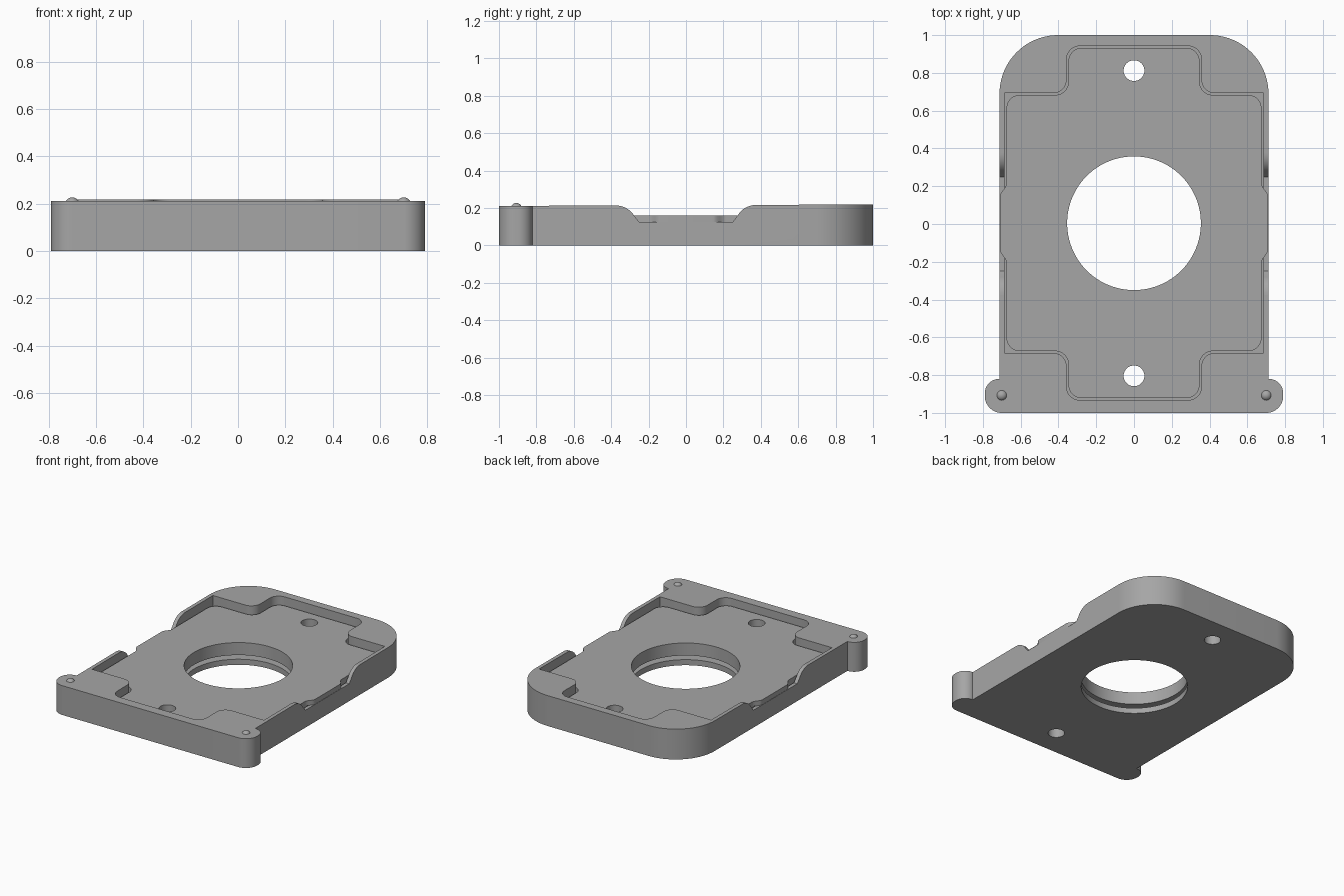
import bpy, bmesh, math
from mathutils import Vector

if "Cube" in bpy.data.objects:
    bpy.data.objects.remove(bpy.data.objects["Cube"])

grey = bpy.data.materials.new("mid grey")
grey.diffuse_color = (0.38, 0.38, 0.38, 1)
grey.use_nodes = True
grey.node_tree.nodes["Principled BSDF"].inputs["Base Color"].default_value = grey.diffuse_color


def fillet(pts, steps=12):
    """Round each (x, y, radius) corner of a closed outline."""
    out = []
    n = len(pts)
    for i, (x, y, r) in enumerate(pts):
        p = Vector((x, y))
        if r == 0:
            out.append(p)
            continue
        a = (Vector(pts[i - 1][:2]) - p).normalized()
        b = (Vector(pts[(i + 1) % n][:2]) - p).normalized()
        half = a.angle(b) / 2
        c = p + (a + b).normalized() * (r / math.sin(half))
        start = p + a * (r / math.tan(half)) - c
        end = p + b * (r / math.tan(half)) - c
        sweep = math.atan2(start.x * end.y - start.y * end.x, start.dot(end))
        for k in range(steps + 1):
            t = sweep * k / steps
            out.append(c + Vector((start.x * math.cos(t) - start.y * math.sin(t),
                                   start.x * math.sin(t) + start.y * math.cos(t))))
    return out


def mirrored(right):
    """Complete a right-hand half outline with its left-hand mirror."""
    return right + [(-x, y, r) for x, y, r in reversed(right)]


def prism(name, outline, lo, hi, axis="z"):
    """Extrude an outline along z, or a (y, z) profile along x."""
    def place(p, h):
        return (p[0], p[1], h) if axis == "z" else (h, p[0], p[1])
    bm = bmesh.new()
    bot = [bm.verts.new(place(p, lo)) for p in outline]
    top = [bm.verts.new(place(p, hi)) for p in outline]
    bm.faces.new(bot[::-1])
    bm.faces.new(top)
    for i in range(len(bot)):
        j = (i + 1) % len(bot)
        bm.faces.new((bot[i], bot[j], top[j], top[i]))
    bmesh.ops.recalc_face_normals(bm, faces=bm.faces)
    mesh = bpy.data.meshes.new(name)
    bm.to_mesh(mesh)
    bm.free()
    ob = bpy.data.objects.new(name, mesh)
    bpy.context.collection.objects.link(ob)
    mesh.materials.append(grey)
    return ob


def disc(name, y, r, lo, hi, n=96):
    ring = [(r * math.cos(2 * math.pi * i / n), y + r * math.sin(2 * math.pi * i / n))
            for i in range(n)]
    return prism(name, ring, lo, hi)


def activate(ob):
    bpy.ops.object.select_all(action="DESELECT")
    ob.select_set(True)
    bpy.context.view_layer.objects.active = ob


def combine(ob, tool, operation="DIFFERENCE"):
    activate(ob)
    mod = ob.modifiers.new("combine", "BOOLEAN")
    mod.operation = operation
    mod.solver = "EXACT"
    mod.object = tool
    bpy.ops.object.modifier_apply(modifier=mod.name)
    bpy.data.objects.remove(tool)


def cross(g, corner):
    """Plate outline with end tabs, grown outwards by g."""
    return fillet(mirrored([
        (0.347 + g, -0.922 - g, 0.07), (0.347 + g, -0.673 - g, 0.07),
        (0.675 + g, -0.673 - g, corner), (0.675 + g, 0.683 + g, corner),
        (0.347 + g, 0.683 + g, 0.07), (0.347 + g, 0.932 + g, 0.07)]))


# Tray body with hinge ears, top sloping slightly upwards to the back
tray = prism("tray", fillet(mirrored([
    (0.79, -1, 0.09), (0.79, -0.82, 0.077), (0.712, -0.82, 0),
    (0.712, 1, 0.31)]), 20), 0, 0.215)
for v in tray.data.vertices:
    if v.co.z > 0.1:
        v.co.z += 0.004 * v.co.y

# Pocket for the plate
combine(tray, prism("pocket", cross(0.01, 0), 0.04, 0.4))

# Finger notch through both side rims
arc = [(0.375 + 0.115 * math.cos(math.radians(a)), 0.1015 + 0.115 * math.sin(math.radians(a)))
       for a in range(90, 151, 6)]
back = [(0.375, 0.4)] + arc + [(0.25, 0.125)]
front = [(-y, z - (0.003 if 0.13 < z < 0.3 else 0)) for y, z in reversed(back)]
combine(tray, prism("notch", back + front, -0.9, 0.9, axis="x"))

# Inset plate with side bulges that reach out through the notches
plate = prism("plate", cross(0, 0.07), 0.04, 0.16)
wave = [(0.675 + 0.0175 * (1 - math.cos(math.pi * k / 10)), -0.21 + 0.07 * k / 10)
        for k in range(11)]
bulge = [(0.6, -0.21)] + wave + [(x, -y) for x, y in reversed(wave)] + [(0.6, 0.21)]
for side in (1, -1):
    combine(plate, prism("bulge", [(side * x, y + 0.005) for x, y in bulge],
                         0.125, 0.16), "UNION")

# Groove round the opening, between plate and tray floor
combine(plate, disc("groove", 0.004, 0.42, 0.0, 0.07))

# Central opening and the two screw holes
for ob in (tray, plate):
    for y, r in ((0.004, 0.354), (0.812, 0.055), (-0.804, 0.055)):
        combine(ob, disc("hole", y, r, -0.1, 0.5, 96 if r > 0.1 else 40))

for ob in (tray, plate):
    activate(ob)
    bpy.ops.object.shade_smooth_by_angle(angle=math.radians(30))

# Small domes on the ears
for side, label in ((-1, "left"), (1, "right")):
    bpy.ops.mesh.primitive_uv_sphere_add(segments=24, ring_count=12, radius=0.03,
                                         location=(side * 0.7, -0.907, 0.197))
    dome = bpy.context.object
    dome.name = label + "_dome"
    dome.data.materials.append(grey)
    bpy.ops.object.shade_smooth()
